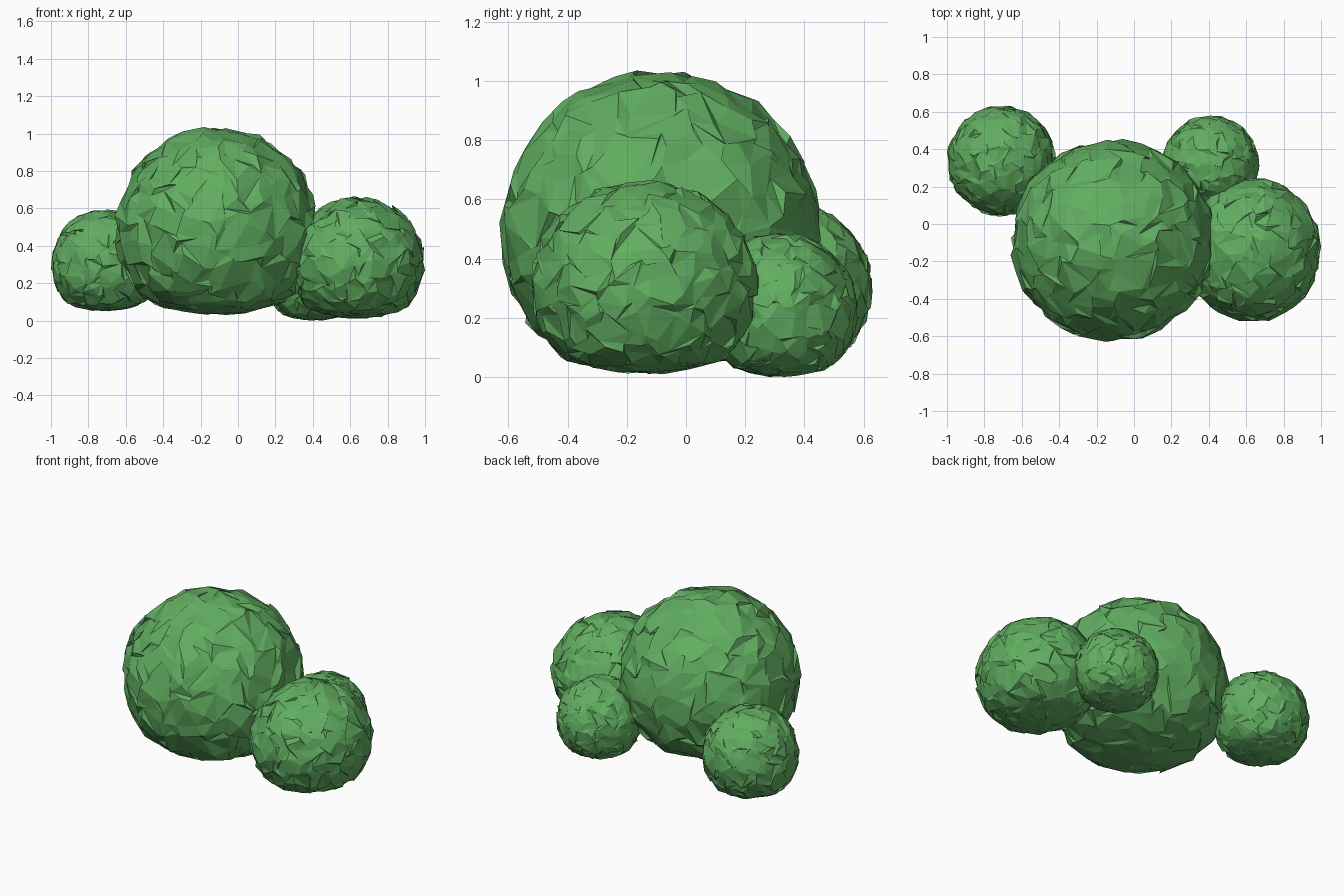
import bpy, bmesh, random
from mathutils import Vector

if "Cube" in bpy.data.objects:
    bpy.data.objects.remove(bpy.data.objects["Cube"])

random.seed(11)
leaf = bpy.data.materials.new("leaf_green")
leaf.diffuse_color = (0.12, 0.42, 0.12, 1)
leaf.use_nodes = True
leaf.node_tree.nodes["Principled BSDF"].inputs["Base Color"].default_value = leaf.diffuse_color


def clump(name, lo, hi, slide=0.11, bump=0.03):
    """Faceted ball with jittered vertices and a flattened base, fitted to lo..hi."""
    bm = bmesh.new()
    bmesh.ops.create_icosphere(bm, subdivisions=4, radius=1)
    for v in bm.verts:
        n = v.co.normalized()
        r = Vector([random.uniform(-1, 1) for _ in range(3)])
        side = r - n * r.dot(n)
        # Slide along the surface, with a slight in or out bump
        v.co = (n + side * slide).normalized() * (1 + random.uniform(-bump, bump))
        # Squash the underside
        if v.co.z < -0.7:
            v.co.z = -0.7 + (v.co.z + 0.7) * 0.5
    mins = [min(v.co[i] for v in bm.verts) for i in range(3)]
    maxs = [max(v.co[i] for v in bm.verts) for i in range(3)]
    for v in bm.verts:
        for i in range(3):
            t = (v.co[i] - mins[i]) / (maxs[i] - mins[i])
            v.co[i] = lo[i] + t * (hi[i] - lo[i])
    mesh = bpy.data.meshes.new(name)
    bm.to_mesh(mesh)
    bm.free()
    mesh.materials.append(leaf)
    ob = bpy.data.objects.new(name, mesh)
    bpy.context.collection.objects.link(ob)
    return ob


# Large central clump
clump("main_foliage", (-0.66, -0.63, 0.03), (0.435, 0.455, 1.035))
# Medium clump on the right
clump("right_foliage", (0.27, -0.52, 0.01), (1.0, 0.245, 0.665))
# Small clumps at the back
clump("back_left_foliage", (-1.0, 0.04, 0.05), (-0.415, 0.63, 0.595))
clump("back_right_foliage", (0.15, 0.06, 0.0), (0.67, 0.58, 0.485))
